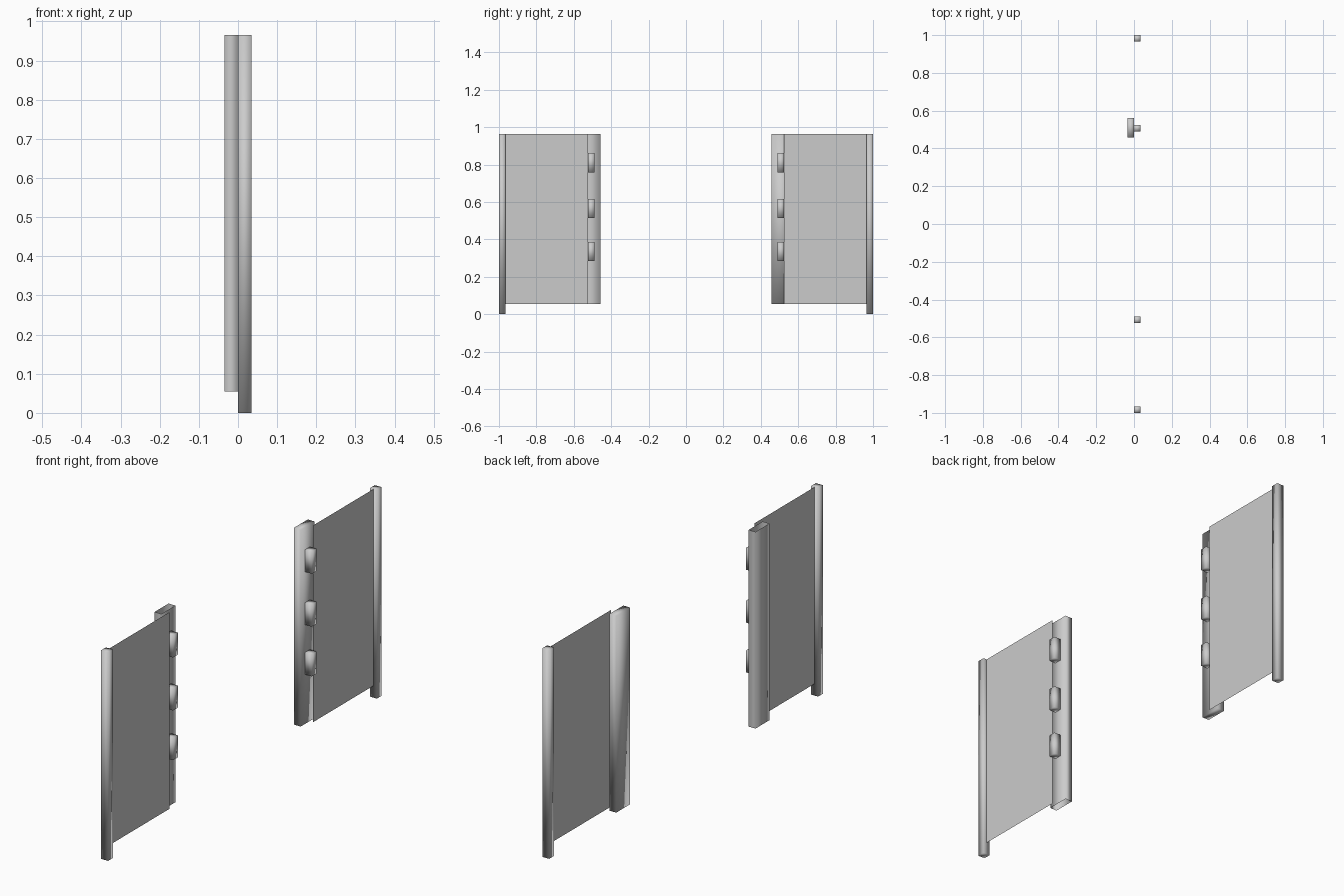
import bpy, bmesh

if "Cube" in bpy.data.objects:
    bpy.data.objects.remove(bpy.data.objects["Cube"])


def make_object(name, bm, smooth=True):
    bmesh.ops.recalc_face_normals(bm, faces=bm.faces[:])
    mesh = bpy.data.meshes.new(name)
    bm.to_mesh(mesh)
    bm.free()
    for p in mesh.polygons:
        p.use_smooth = smooth
    obj = bpy.data.objects.new(name, mesh)
    bpy.context.collection.objects.link(obj)
    return obj


def box(name, x, y, z, open_ends=False):
    """Soft-shaded box between coordinate pairs, optionally without end caps."""
    bm = bmesh.new()
    bmesh.ops.create_cube(bm, size=1)
    for v in bm.verts:
        v.co = [lo + (c + 0.5) * (hi - lo) for c, (lo, hi) in zip(v.co, (x, y, z))]
    if open_ends:
        bm.normal_update()
        caps = [f for f in bm.faces if abs(f.normal.z) > 0.9]
        bmesh.ops.delete(bm, geom=caps, context='FACES_ONLY')
    return make_object(name, bm)


def span(side, a, b):
    return tuple(sorted((side * a, side * b)))


T = 0.035              # timber thickness
BASE, TOP = 0.055, 0.965

for side, label in ((-1, "front"), (1, "back")):
    # Outer post standing on the ground
    box(label + "_post", (0, T), span(side, 0.965, 1.0), (0, TOP))

    # Wide inner board; the front one is an open-ended sleeve
    box(label + "_board", (-T, 0), span(side, 0.458, 0.56), (BASE, TOP),
        open_ends=(side < 0))

    # Thin single-sheet panel, centred in the post
    bm = bmesh.new()
    y0, y1 = span(side, 0.525, 0.968)
    bm.faces.new([bm.verts.new((T / 2, y, z)) for y, z in
                  ((y0, BASE), (y1, BASE), (y1, TOP), (y0, TOP))])
    make_object(label + "_panel", bm, smooth=False)

    # Three hinge blocks along the inner edge of the panel
    for i, z in enumerate((0.335, 0.565, 0.81)):
        box(f"{label}_hinge_block_{i + 1}", (0, T), span(side, 0.49, 0.525),
            (z - 0.051, z + 0.051))
